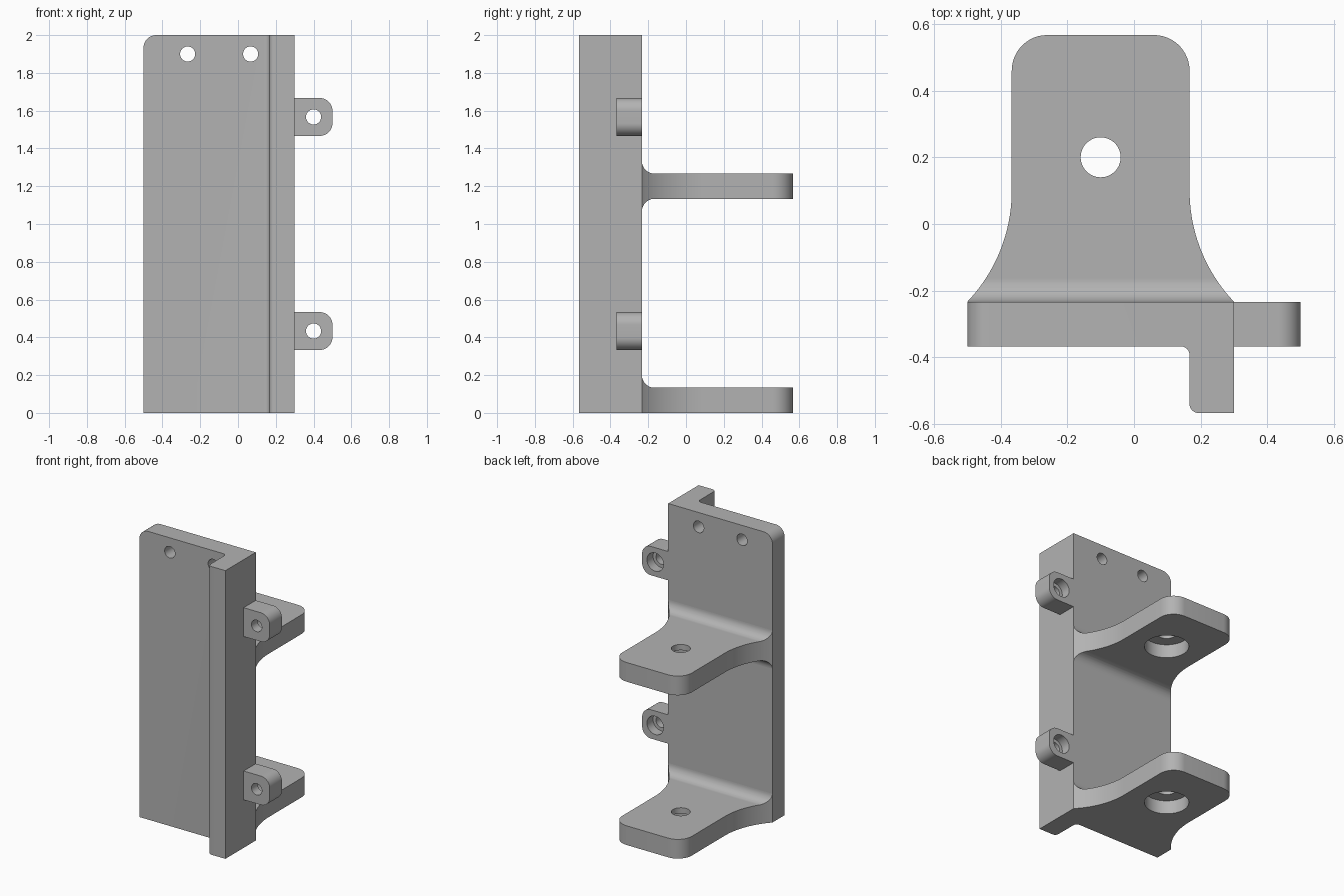
import bpy, bmesh, math
from mathutils import Vector

cube = bpy.data.objects.get("Cube")
if cube:
    bpy.data.objects.remove(cube, do_unlink=True)

U = 1 / 15                      # design module: every size is a multiple of it
BACK, FRONT = -3.5 * U, -5.5 * U   # back and front planes of the plate
LEFT, RIGHT = -7.5 * U, 4.5 * U    # plate sides

grey = bpy.data.materials.new("machined grey")
grey.use_nodes = True
COLOUR = (0.45, 0.45, 0.45, 1)
grey.diffuse_color = COLOUR
grey.node_tree.nodes["Principled BSDF"].inputs["Base Color"].default_value = COLOUR


def outline(corners, steps=12):
    """Closed 2D outline from (a, b, radius) corners, rounding those with a radius."""
    pts = []
    for i, (a, b, r) in enumerate(corners):
        p = Vector((a, b))
        if not r:
            pts.append(p)
            continue
        d0 = (Vector(corners[i - 1][:2]) - p).normalized()
        d1 = (Vector(corners[(i + 1) % len(corners)][:2]) - p).normalized()
        centre = p + (d0 + d1) * r          # all rounded corners are square
        for k in range(steps + 1):
            t = k / steps * math.pi / 2
            pts.append(centre - d1 * r * math.cos(t) - d0 * r * math.sin(t))
    return pts


def extrude(name, pts, axis, lo, hi):
    """Extrude an outline along x (yz outline), y (xz outline) or z (xy outline)."""
    def place(p, h):
        return {"x": (h, p[0], p[1]), "y": (p[0], h, p[1]), "z": (p[0], p[1], h)}[axis]
    bm = bmesh.new()
    face = bm.faces.new([bm.verts.new(place(p, lo)) for p in pts])
    ext = bmesh.ops.extrude_face_region(bm, geom=[face])["geom"]
    shift = Vector(place((0, 0), hi - lo))
    bmesh.ops.translate(bm, vec=shift, verts=[v for v in ext if isinstance(v, bmesh.types.BMVert)])
    bmesh.ops.recalc_face_normals(bm, faces=bm.faces)
    mesh = bpy.data.meshes.new(name)
    bm.to_mesh(mesh)
    bm.free()
    mesh.materials.append(grey)
    obj = bpy.data.objects.new(name, mesh)
    bpy.context.collection.objects.link(obj)
    return obj


def combine(obj, other, operation):
    """Apply a boolean to obj and discard the other solid."""
    mod = obj.modifiers.new("combine", "BOOLEAN")
    mod.operation, mod.solver, mod.object = operation, "EXACT", other
    bpy.context.view_layer.objects.active = obj
    bpy.ops.object.modifier_apply(modifier=mod.name)
    bpy.data.objects.remove(other, do_unlink=True)


def drill(obj, a, b, radius, axis, lo, hi):
    ring = [(a + radius * math.cos(t * math.pi / 24), b + radius * math.sin(t * math.pi / 24))
            for t in range(48)]
    combine(obj, extrude("drill", ring, axis, lo, hi), "DIFFERENCE")


# Plate and flange: one angle section with a rounded top corner
angle = outline([(LEFT, BACK, 0), (LEFT, FRONT, 0), (2.5 * U, FRONT, 0.4 * U),
                 (2.5 * U, -8.5 * U, 0.4 * U), (RIGHT, -8.5 * U, 0), (RIGHT, BACK, 0)], 8)
bracket = extrude("mounting_bracket", angle, "z", 0, 2)
front_shape = outline([(LEFT, 0, 0), (RIGHT, 0, 0), (RIGHT, 2, 0), (LEFT, 2, U)])
combine(bracket, extrude("corner_trim", front_shape, "y", -1, 1), "INTERSECT")
for x in (-4 * U, U):
    drill(bracket, x, 28.5 * U, 0.6 * U, "y", -1, 0)

# Side lugs, counterbored from the back
for z in (5 * U, 22 * U):
    lug_shape = outline([(RIGHT - U, z, 0), (7.5 * U, z, U), (7.5 * U, z + 3 * U, U),
                         (RIGHT - U, z + 3 * U, 0)])
    lug = extrude("lug", lug_shape, "y", FRONT, BACK)
    drill(lug, 6 * U, z + 1.5 * U, 0.6 * U, "y", -1, 0)
    drill(lug, 6 * U, z + 1.5 * U, 0.95 * U, "y", BACK - U, 0)
    combine(bracket, lug, "UNION")

# Shelf outline: rounded end, sides flaring out to the plate width
MID, HALF, TIP = -1.5 * U, 4 * U, 8.5 * U
R = 7.25 * U                                  # flare radius
sweep = math.asin(5 * U / R)
flare = [(HALF + R * (1 - math.cos(t)), 1.5 * U - R * math.sin(t))
         for t in (sweep * k / 20 for k in range(21))]
plan = [(MID - x, y) for x, y in flare]
plan += [(LEFT, BACK - U), (RIGHT, BACK - U)]
plan += [(MID + x, y) for x, y in reversed(flare)]
plan += outline([(MID - HALF, 0, 0), (MID + HALF, 0, 0),
                 (MID + HALF, TIP, 1.6 * U), (MID - HALF, TIP, 1.6 * U)])[2:]

# Shelves: side profile with fillets into the plate, trimmed to the plan
for z, filleted_below in ((0, False), (17 * U, True)):
    top = z + 2 * U
    side = [(BACK - U, z - U), (BACK, z - U), (BACK, z, U)] if filleted_below else [(BACK - U, z)]
    side += [(TIP + U, z), (TIP + U, top), (BACK, top, U), (BACK, top + U), (BACK - U, top + U)]
    profile = outline([(*p, 0) if len(p) == 2 else p for p in side])
    shelf = extrude("shelf", profile, "x", LEFT - U, RIGHT + U)
    combine(shelf, extrude("plan_trim", plan, "z", z - 2 * U, z + 4 * U), "INTERSECT")
    drill(shelf, MID, 3 * U, 0.9 * U, "z", z - 1, z + 1)
    drill(shelf, MID, 3 * U, 2.1 * U, "z", z - U, z + 1.4 * U)
    combine(bracket, shelf, "UNION")

bpy.ops.object.select_all(action="DESELECT")
bracket.select_set(True)
bpy.context.view_layer.objects.active = bracket
bpy.ops.object.shade_smooth_by_angle(angle=math.radians(30))
